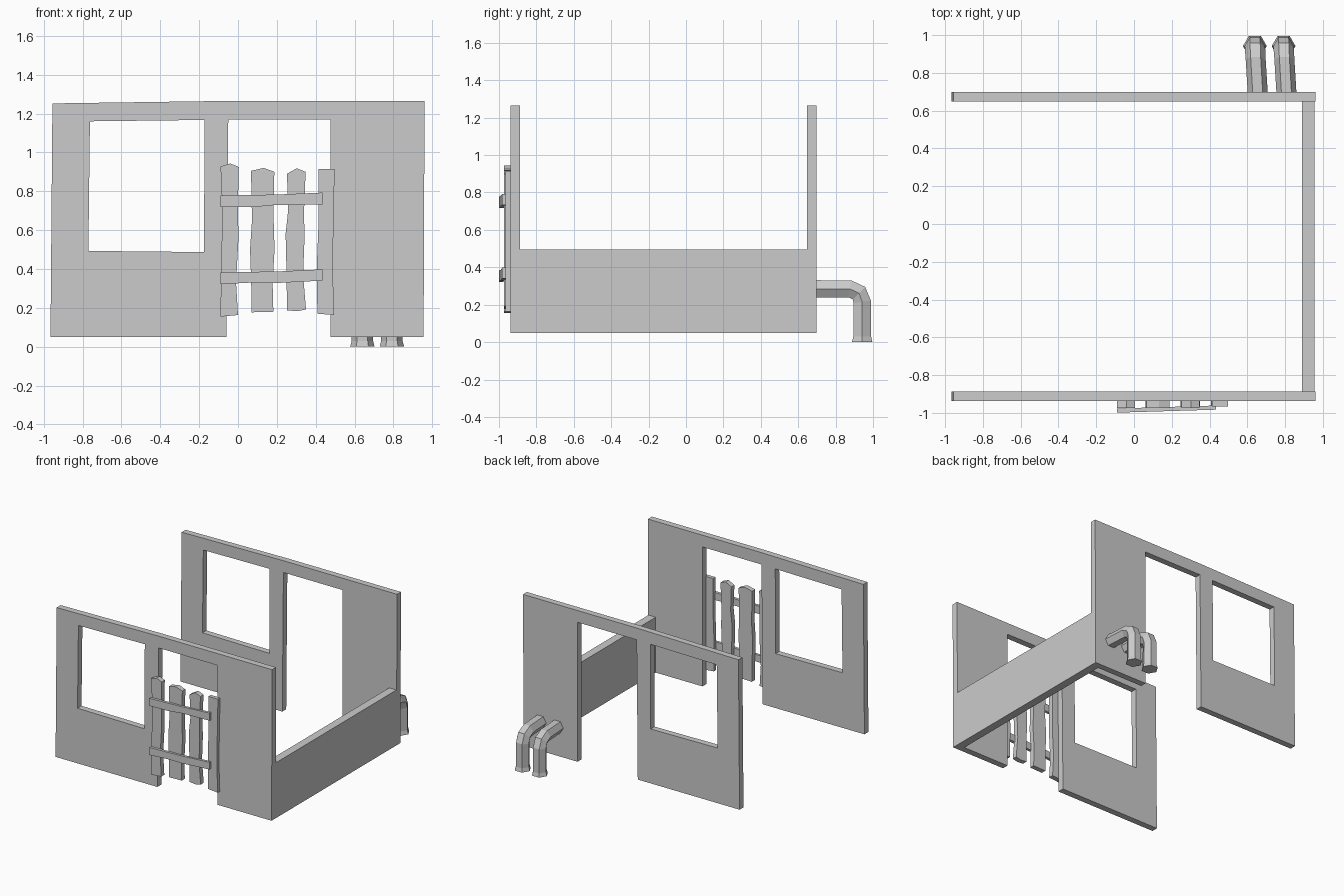
import bpy, bmesh
from math import sin, cos, pi, radians
from mathutils import Vector


def slab(name, loops, y0, y1, slant=0.0):
    """Upright panel: outlines in (x, z), inner loops become holes."""
    cu = bpy.data.curves.new(name, 'CURVE')
    cu.dimensions = '2D'
    cu.fill_mode = 'BOTH'
    cu.extrude = (y1 - y0) / 2
    for pts in loops:
        sp = cu.splines.new('POLY')
        sp.points.add(len(pts) - 1)
        for p, (x, z) in zip(sp.points, pts):
            p.co = (x, z, 0, 1)
        sp.use_cyclic_u = True
    tmp = bpy.data.objects.new(name + "_outline", cu)
    bpy.context.collection.objects.link(tmp)
    me = bpy.data.meshes.new_from_object(tmp)
    bpy.data.objects.remove(tmp)
    me.name = name
    bm = bmesh.new()
    bm.from_mesh(me)
    for v in bm.verts:
        x, z, d = v.co
        v.co = (x, (y0 + y1) / 2 - d + slant * x, z)
    finish(name, bm)


def finish(name, bm):
    bmesh.ops.remove_doubles(bm, verts=bm.verts, dist=1e-4)
    bmesh.ops.recalc_face_normals(bm, faces=bm.faces)
    for f in bm.faces:
        f.smooth = False
    me = bpy.data.meshes.new(name)
    bm.to_mesh(me)
    bm.free()
    ob = bpy.data.objects.new(name, me)
    bpy.context.collection.objects.link(ob)


def pipe(name, x0):
    """Six-sided elbow pipe: rings of (x shift, y, z, bend angle, radius)."""
    path = [(0.0, 0.68, 0.285, 0, 0.053), (-0.012, 0.875, 0.285, 10, 0.053),
            (-0.015, 0.925, 0.262, 45, 0.054), (-0.016, 0.942, 0.215, 80, 0.054),
            (-0.016, 0.942, 0.03, 90, 0.055), (-0.016, 0.942, 0.0, 90, 0.063)]
    bm = bmesh.new()
    rings = []
    for dx, y, z, a, r in path:
        n = Vector((0, sin(radians(a)), cos(radians(a))))
        c = Vector((x0 + dx, y, z))
        rings.append([bm.verts.new(c + Vector((r * cos(k * pi / 3), 0, 0))
                                   + n * r * sin(k * pi / 3)) for k in range(6)])
    for a, b in zip(rings, rings[1:]):
        for k in range(6):
            j = (k + 1) % 6
            bm.faces.new((a[k], a[j], b[j], b[k]))
    bm.faces.new(rings[0])
    bm.faces.new(rings[-1])
    finish(name, bm)


# Front and back walls, each with a doorway notch and a window
outline = [(-0.965, 0.05), (-0.06, 0.05), (-0.05, 1.17), (0.475, 1.17), (0.475, 0.05),
           (0.955, 0.05), (0.96, 1.265), (-0.05, 1.265), (-0.955, 1.252)]
window = [(-0.77, 0.493), (-0.175, 0.487), (-0.172, 1.167), (-0.762, 1.16)]
slab("front_wall", [outline, window], -0.938, -0.887)
slab("back_wall", [outline, window], 0.648, 0.698)

# Low side wall
slab("side_wall", [[(0.89, 0.05), (0.955, 0.05), (0.955, 0.495), (0.89, 0.495)]],
     -0.887, 0.648)

# Rough-cut gate planks
planks = [
    [(-0.09, 0.155), (0.0, 0.163), (-0.01, 0.33), (0.002, 0.55), (0.0, 0.75),
     (0.004, 0.925), (-0.04, 0.943), (-0.09, 0.927), (-0.08, 0.7), (-0.087, 0.4)],
    [(0.07, 0.177), (0.182, 0.18), (0.178, 0.33), (0.188, 0.5), (0.182, 0.7),
     (0.187, 0.9), (0.132, 0.92), (0.067, 0.905), (0.072, 0.65), (0.062, 0.5),
     (0.068, 0.33)],
    [(0.252, 0.187), (0.305, 0.183), (0.35, 0.192), (0.335, 0.37), (0.342, 0.55),
     (0.34, 0.7), (0.348, 0.9), (0.302, 0.918), (0.252, 0.89), (0.258, 0.7),
     (0.245, 0.58), (0.25, 0.37)],
    [(0.408, 0.17), (0.495, 0.163), (0.487, 0.4), (0.497, 0.915), (0.413, 0.915),
     (0.415, 0.65), (0.407, 0.45)],
]
for i, pts in enumerate(planks):
    slab(f"gate_plank_{i + 1}", [pts], -0.974 if i < 3 else -0.965, -0.935)

# Gate cross rails, slightly skewed
slab("gate_rail_upper", [[(-0.09, 0.718), (0.07, 0.718), (0.2, 0.73), (0.435, 0.732),
     (0.435, 0.793), (0.2, 0.783), (-0.09, 0.778)]], -0.996, -0.974, 0.03)
slab("gate_rail_lower", [[(-0.09, 0.322), (0.07, 0.33), (0.2, 0.328), (0.435, 0.34),
     (0.435, 0.398), (0.2, 0.387), (-0.09, 0.383)]], -0.996, -0.974, 0.03)

# Twin drain pipes on the back wall
for i in range(2):
    pipe(f"pipe_{i + 1}", 0.656 + 0.152 * i)
